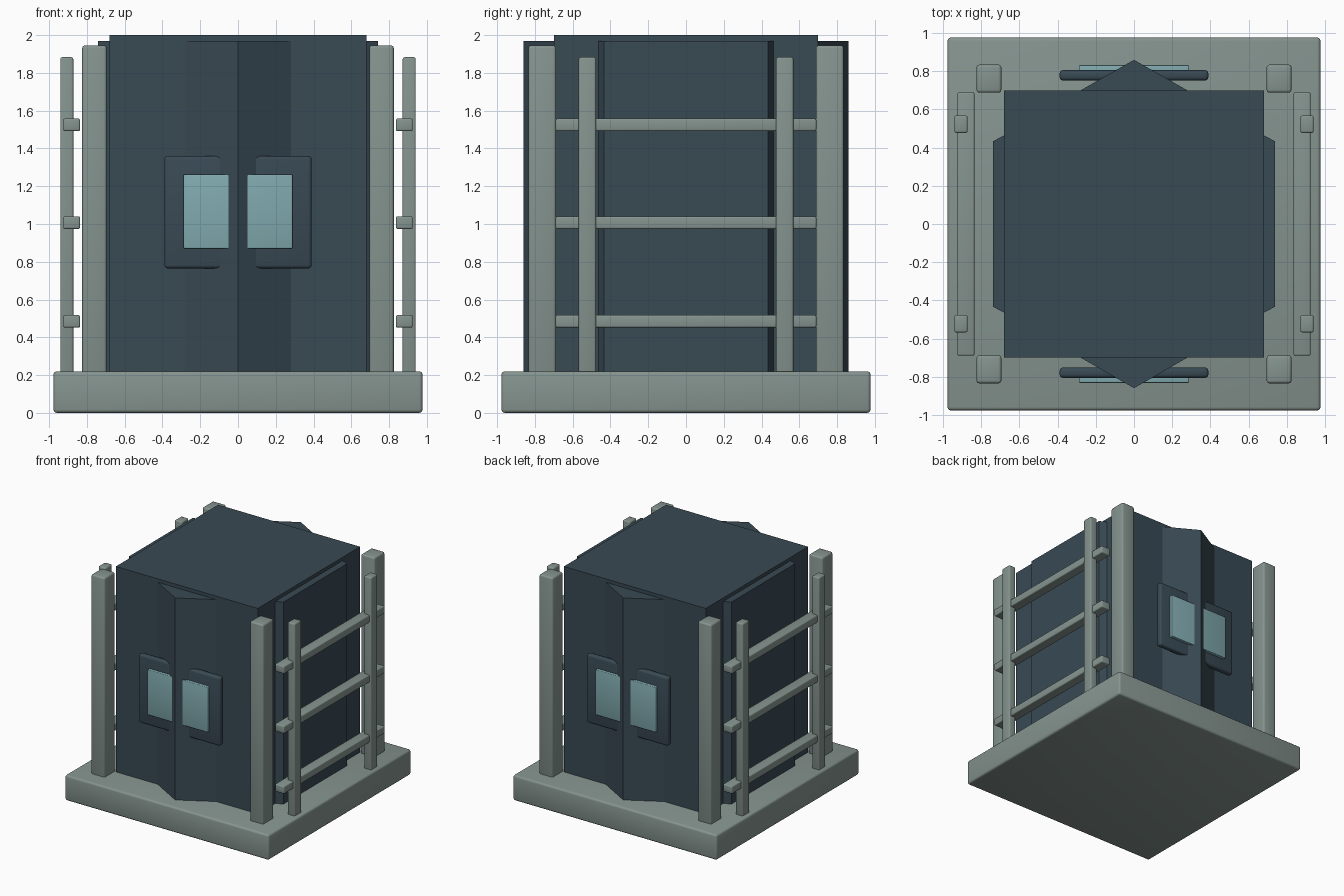
import bpy, bmesh
from mathutils import Vector

if "Cube" in bpy.data.objects:
    bpy.data.objects.remove(bpy.data.objects["Cube"], do_unlink=True)


def material(name, rgb):
    m = bpy.data.materials.new(name)
    m.use_nodes = True
    m.diffuse_color = (*rgb, 1)
    m.node_tree.nodes["Principled BSDF"].inputs["Base Color"].default_value = (*rgb, 1)
    return m


STONE = material("grey green stone", (0.235, 0.295, 0.275))
DARK = material("dark slate blue", (0.04, 0.067, 0.088))
GLASS = material("pale teal glass", (0.22, 0.405, 0.43))


def finish(name, bm, mat, bevel):
    bmesh.ops.recalc_face_normals(bm, faces=bm.faces)
    mesh = bpy.data.meshes.new(name)
    bm.to_mesh(mesh)
    bm.free()
    mesh.materials.append(mat)
    obj = bpy.data.objects.new(name, mesh)
    bpy.context.collection.objects.link(obj)
    if bevel:
        mod = obj.modifiers.new("soft edges", "BEVEL")
        mod.width = bevel
        mod.segments = 3
        bpy.ops.object.select_all(action="DESELECT")
        bpy.context.view_layer.objects.active = obj
        obj.select_set(True)
        bpy.ops.object.modifier_apply(modifier=mod.name)
        bpy.ops.object.shade_smooth_by_angle()
    return obj


def box(name, low, high, mat, bevel=0.0):
    """Box between two corners, given in any order."""
    low, high = Vector(low), Vector(high)
    bm = bmesh.new()
    bmesh.ops.create_cube(bm, size=1)
    for v in bm.verts:
        v.co = (low + high) / 2 + v.co * (high - low)
    return finish(name, bm, mat, bevel)


def prism(name, outline, bottom, top, mat):
    """Upright prism over a plan outline."""
    bm = bmesh.new()
    face = bm.faces.new([bm.verts.new((x, y, bottom)) for x, y in outline])
    up = bmesh.ops.extrude_face_region(bm, geom=[face])["geom"]
    for v in up:
        if isinstance(v, bmesh.types.BMVert):
            v.co.z = top
    return finish(name, bm, mat, 0)


# Base slab and main block
box("base", (-0.977, -0.977, 0), (0.977, 0.977, 0.22), STONE, 0.018)
box("body", (-0.68, -0.70, 0.1), (0.68, 0.70, 2), DARK)

# Pointed wall and window on the front and the back
for s, side in ((-1, "front"), (1, "back")):
    prism(side + "_wedge", [(-0.28, s * 0.70), (0, s * 0.86), (0.28, s * 0.70)],
          0.1, 1.97, DARK)
    box(side + "_window_frame", (-0.39, s * 0.752, 0.765), (0.39, s * 0.806, 1.36), DARK, 0.018)
    box(side + "_window_glass", (-0.288, s * 0.77, 0.87), (0.288, s * 0.832, 1.262), GLASS, 0.006)

# Raised panel, railing and corner posts on each side
for s, side in ((-1, "right"), (1, "left")):
    prism(side + "_panel", [(s * 0.66, -0.475), (s * 0.74, -0.433),
                            (s * 0.74, 0.433), (s * 0.66, 0.475)], 0.1, 1.97, DARK)
    for i, z in enumerate((0.485, 1.007, 1.525)):
        box(f"{side}_rail_{i + 1}", (s * 0.836, -0.69, z - 0.033),
            (s * 0.925, 0.69, z + 0.033), STONE, 0.009)
    for t, end in ((-1, "front"), (1, "back")):
        box(f"{side}_{end}_corner_post", (s * 0.695, t * 0.688, 0.2),
            (s * 0.825, t * 0.835, 1.945), STONE, 0.015)
        box(f"{side}_{end}_rail_post", (s * 0.872, t * 0.477, 0.2),
            (s * 0.941, t * 0.568, 1.883), STONE, 0.01)
